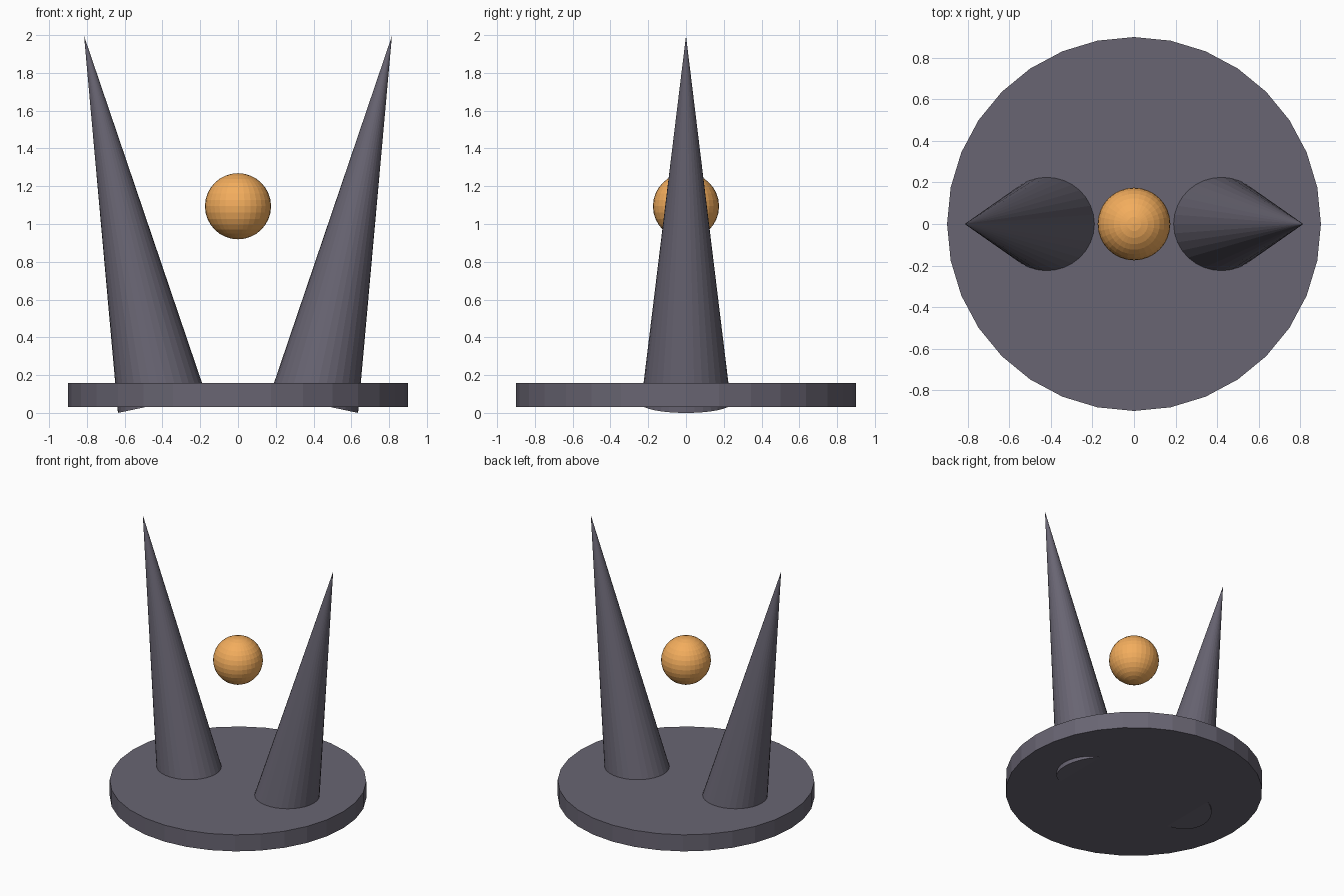
import bpy
from math import sin, cos, radians
from mathutils import Vector

if "Cube" in bpy.data.objects:
    bpy.data.objects.remove(bpy.data.objects["Cube"])


def material(name, color):
    mat = bpy.data.materials.new(name)
    mat.diffuse_color = (*color, 1)
    mat.use_nodes = True
    mat.node_tree.nodes["Principled BSDF"].inputs["Base Color"].default_value = mat.diffuse_color
    return mat


def finish(name, mat):
    obj = bpy.context.object
    obj.name = name
    obj.data.materials.append(mat)
    return obj


stone = material("dark_stone", (0.14, 0.13, 0.17))
glow = material("orange", (0.9, 0.42, 0.11))

# Round base plate
bpy.ops.mesh.primitive_cylinder_add(vertices=32, radius=0.9, depth=0.128,
                                    location=(0, 0, 0.095))
finish("base_plate", stone)

# Two spikes leaning outwards, their feet poking through the plate
tilt, length, radius = radians(11.95), 1.99, 0.238
for side, label in ((-1, "left"), (1, "right")):
    axis = Vector((side * sin(tilt), 0, cos(tilt)))
    tip = Vector((side * 0.815, 0, 1.996))
    bpy.ops.mesh.primitive_cone_add(vertices=32, radius1=radius, radius2=0,
                                    depth=length,
                                    location=tip - axis * length / 2,
                                    rotation=(0, side * tilt, 0))
    finish(label + "_spike", stone)

# Floating ball between the spikes
bpy.ops.mesh.primitive_uv_sphere_add(segments=32, ring_count=16, radius=0.175,
                                     location=(0, 0, 1.094))
finish("floating_ball", glow)
